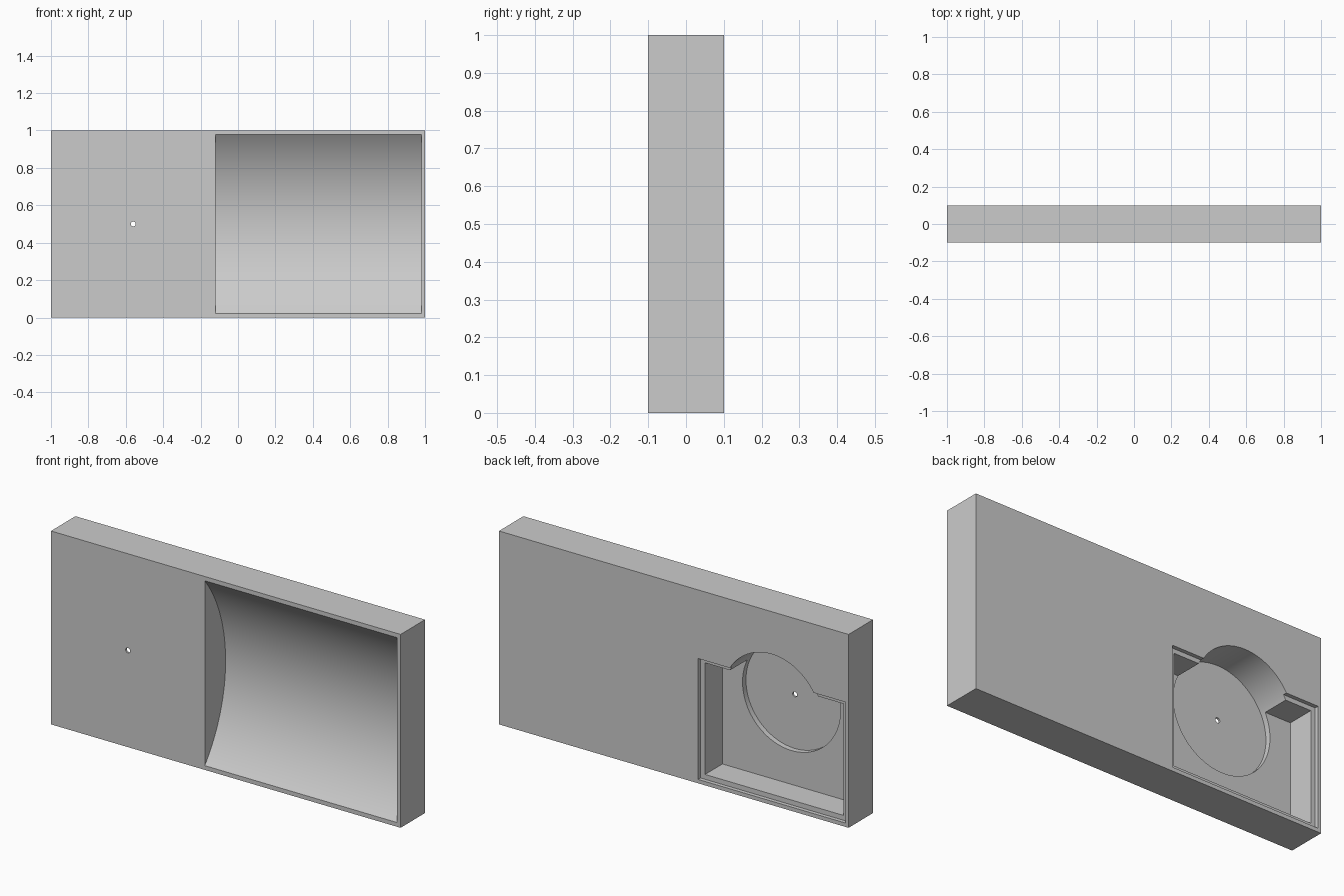
import bpy, bmesh, math
from mathutils import Matrix

cube = bpy.data.objects.get("Cube")
if cube:
    bpy.data.objects.remove(cube, do_unlink=True)

grey = bpy.data.materials.new("light_grey")
grey.use_nodes = True
colour = (0.6, 0.6, 0.6, 1)
grey.diffuse_color = colour
grey.node_tree.nodes["Principled BSDF"].inputs["Base Color"].default_value = colour


def finish(name, bm):
    bmesh.ops.recalc_face_normals(bm, faces=bm.faces)
    mesh = bpy.data.meshes.new(name)
    bm.to_mesh(mesh)
    bm.free()
    mesh.materials.append(grey)
    obj = bpy.data.objects.new(name, mesh)
    bpy.context.collection.objects.link(obj)
    return obj


def box(name, x0, x1, y0, y1, z0, z1):
    bm = bmesh.new()
    bmesh.ops.create_cube(bm, size=1)
    for v in bm.verts:
        v.co = ((x0 + x1) / 2 + v.co.x * (x1 - x0),
                (y0 + y1) / 2 + v.co.y * (y1 - y0),
                (z0 + z1) / 2 + v.co.z * (z1 - z0))
    return finish(name, bm)


def disc(name, x, z, r, y0, y1, sides):
    bm = bmesh.new()
    place = Matrix.Translation((x, (y0 + y1) / 2, z)) @ Matrix.Rotation(math.pi / 2, 4, "X")
    bmesh.ops.create_cone(bm, cap_ends=True, segments=sides, radius1=r, radius2=r,
                          depth=y1 - y0, matrix=place)
    return finish(name, bm)


def trough(name, x0, x1, z0, z1, depth, steps=64):
    """Circular-arc profile on the front face, extruded along x."""
    half = (z1 - z0) / 2
    r = (half ** 2 + depth ** 2) / (2 * depth)
    span = math.asin(half / r)
    mid, yc = (z0 + z1) / 2, -0.1 + depth - r
    pts = [(-0.2, z0)]
    for i in range(steps + 1):
        a = -span + 2 * span * i / steps
        pts.append((yc + r * math.cos(a), mid + r * math.sin(a)))
    pts.append((-0.2, z1))
    bm = bmesh.new()
    face = bm.faces.new([bm.verts.new((x0, y, z)) for y, z in pts])
    ext = bmesh.ops.extrude_face_region(bm, geom=[face])
    moved = [e for e in ext["geom"] if isinstance(e, bmesh.types.BMVert)]
    bmesh.ops.translate(bm, verts=moved, vec=(x1 - x0, 0, 0))
    return finish(name, bm)


body = box("plate_body", -1, 1, -0.1, 0.1, 0, 1)

cutters = [
    # Concave front recess
    trough("front_trough_cutter", -0.12, 0.98, 0.022, 0.978, 0.17),
    # Back compartment with a shallow lid ledge
    box("lid_ledge_cutter", -0.983, -0.14, 0.08, 0.2, 0.02, 0.645),
    box("compartment_cutter", -0.958, -0.165, -0.062, 0.2, 0.045, 0.622),
    # Round pocket and the small pin hole through its floor
    disc("round_pocket_cutter", -0.56, 0.5, 0.28, -0.09, 0.2, 96),
    disc("pin_hole_cutter", -0.56, 0.5, 0.013, -0.2, 0.15, 24),
]

bpy.context.view_layer.objects.active = body
for cutter in cutters:
    cutter.hide_render = True
    mod = body.modifiers.new(cutter.name, "BOOLEAN")
    mod.operation = "DIFFERENCE"
    mod.solver = "EXACT"
    mod.object = cutter
    bpy.ops.object.modifier_apply(modifier=mod.name)
    bpy.data.objects.remove(cutter, do_unlink=True)

# Smooth the curved walls, keep the edges crisp
bpy.ops.object.select_all(action="DESELECT")
body.select_set(True)
bpy.ops.object.shade_smooth_by_angle(angle=math.radians(25))
